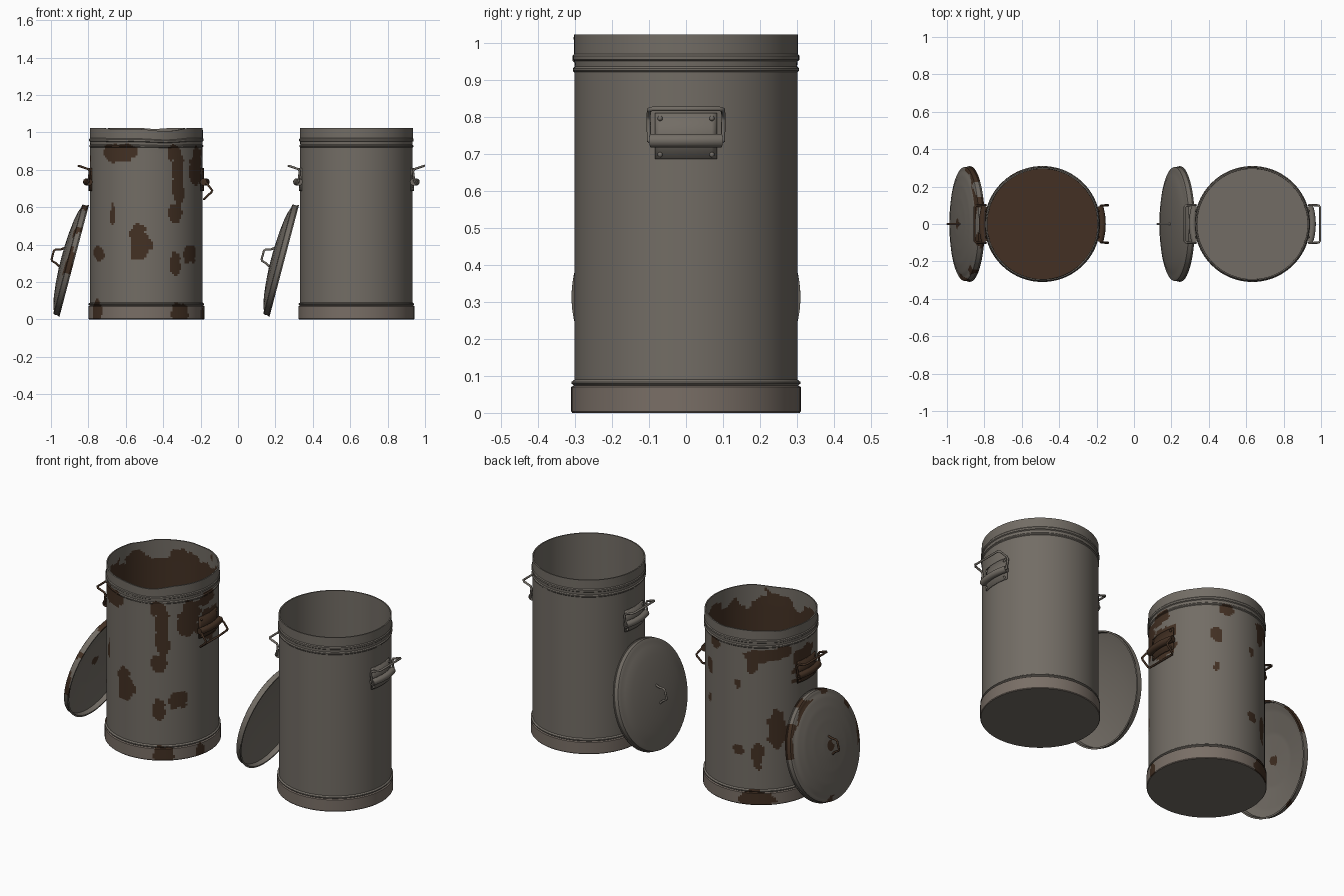
import bpy, bmesh, math
from mathutils import Matrix, Vector, noise

cube = bpy.data.objects.get("Cube")
if cube:
    bpy.data.objects.remove(cube, do_unlink=True)


def material(name, r, g, b):
    m = bpy.data.materials.new(name)
    m.use_nodes = True
    m.diffuse_color = (r, g, b, 1)
    m.node_tree.nodes["Principled BSDF"].inputs["Base Color"].default_value = (r, g, b, 1)
    return m


STEEL = material("grey_steel", .17, .152, .13)
BASE = material("warm_base_steel", .192, .158, .133)
RUST = material("brown_rust", .056, .03, .017)
MATS = [STEEL, BASE, RUST]


def finish(obj, angle=35):
    bpy.ops.object.select_all(action='DESELECT')
    obj.select_set(True)
    bpy.context.view_layer.objects.active = obj
    bpy.ops.object.shade_smooth_by_angle(angle=math.radians(angle))
    return obj


def mesh_object(name, bm, mats, matrix):
    me = bpy.data.meshes.new(name)
    bm.to_mesh(me)
    bm.free()
    for m in mats:
        me.materials.append(m)
    obj = bpy.data.objects.new(name, me)
    bpy.context.collection.objects.link(obj)
    obj.matrix_world = matrix
    return finish(obj)


def dense(profile, step):
    out = [profile[0]]
    for (r0, z0), (r1, z1) in zip(profile, profile[1:]):
        n = max(1, math.ceil(math.hypot(r1 - r0, z1 - z0) / step))
        out += [(r0 + (r1 - r0) * i / n, z0 + (z1 - z0) * i / n) for i in range(1, n + 1)]
    return out


def lathe(name, profile, segs, rule, matrix, bend=None):
    """Revolve a profile about z; rule(centre, inside) picks the colour."""
    bm = bmesh.new()
    rings = []
    for r, z in profile:
        rings.append([bm.verts.new((r * math.sin(t), -r * math.cos(t), z))
                      for t in (math.tau * i / segs for i in range(segs))])
    for a, b in zip(rings, rings[1:]):
        for i in range(segs):
            j = (i + 1) % segs
            bm.faces.new((a[i], a[j], b[j], b[i]))
    bmesh.ops.remove_doubles(bm, verts=bm.verts, dist=1e-5)
    bmesh.ops.recalc_face_normals(bm, faces=bm.faces)
    for f in bm.faces:
        c = f.calc_center_median()
        inside = f.normal.x * c.x + f.normal.y * c.y < -.001
        f.material_index = rule(c, inside)
    if bend:
        for v in bm.verts:
            bend(v)
    return mesh_object(name, bm, MATS, matrix)


def wire(name, points, radius, mat, matrix):
    cu = bpy.data.curves.new(name, 'CURVE')
    cu.dimensions = '3D'
    cu.bevel_depth = radius
    cu.bevel_resolution = 3
    cu.use_fill_caps = True
    sp = cu.splines.new('POLY')
    sp.points.add(len(points) - 1)
    for p, co in zip(sp.points, points):
        p.co = (*co, 1)
    cu.materials.append(mat)
    obj = bpy.data.objects.new(name, cu)
    bpy.context.collection.objects.link(obj)
    obj.matrix_world = matrix
    bpy.ops.object.select_all(action='DESELECT')
    obj.select_set(True)
    bpy.context.view_layer.objects.active = obj
    bpy.ops.object.convert(target='MESH')
    return finish(bpy.context.object, 50)


# Rust patches: angle from the front in degrees, height, half width, half height
PATCHES = [
    (-35, .89, .13, .045), (-18, .9, .08, .04), (28, .89, .04, .04), (36, .82, .04, .09),
    (60, .83, .09, .1), (35, .68, .035, .08), (33, .57, .045, .06), (90, .75, .1, .1),
    (85, .9, .08, .04), (-5, .41, .06, .1), (30, .3, .03, .07), (53, .36, .05, .06),
    (-37, .57, .018, .06), (-57, .35, .08, .04), (150, .56, .02, .03), (150, .75, .03, .05),
    (191, .7, .025, .03), (191, .31, .03, .03), (212, .28, .035, .08), (232, .43, .06, .1),
    (222, .88, .13, .04), (205, .83, .03, .05), (262, .8, .09, .1), (160, .9, .04, .03),
    (-60, .035, .05, .06), (37, .035, .05, .06), (75, .035, .03, .05), (211, .03, .1, .05)]


def clean_rule(c, inside):
    return 1 if c.z < .073 and not inside and c.xy.length > .305 else 0


def rusty_rule(c, inside):
    n = noise.noise(c * 11) + .4 * noise.noise(c * 30)
    if inside or (c.z > .015 and c.xy.length < .29):
        return 2 if c.z < .95 + .09 * n else 0
    if c.z < .002 or c.z > .94:
        return clean_rule(c, inside)
    angle = math.atan2(c.x, -c.y)
    for deg, z, w, h in PATCHES:
        d = (angle - math.radians(deg) + math.pi) % math.tau - math.pi
        if (d * .3 / w) ** 2 + ((c.z - z) / h) ** 2 < 1 + 1.1 * n:
            return 2
    return clean_rule(c, inside)


def rusty_lid_rule(c, inside):
    r = c.xy.length
    n = noise.noise(c * 9)
    if r < .03 + .02 * n and c.z > .06:
        return 2
    return 2 if r > .27 and n > .22 and not inside else 0


def dent(v):
    n = noise.noise(Vector((v.co.x * 5, v.co.y * 5, 3)))
    k = max(0, (v.co.z - .9) / .12)
    v.co.z -= .02 * k * max(0, n)
    s = 1 + .01 * k * n
    v.co.x *= s
    v.co.y *= s


BODY = [(0, 0), (.307, 0), (.31, .004), (.31, .07), (.303, .074), (.309, .079), (.309, .084),
        (.301, .09), (.301, .92), (.305, .924), (.305, .93), (.3, .935), (.301, .95),
        (.306, .954), (.306, .964), (.302, .969), (.302, 1.022), (.295, 1.022),
        (.294, .02), (0, .02)]
LID = [(0, .071), (.06, .07), (.14, .065), (.21, .057), (.262, .046), (.285, .037), (.297, .036),
       (.304, .032), (.304, .008), (.309, .006), (.309, 0), (.3, 0), (.298, .027),
       (.26, .038), (.14, .057), (0, .063)]

# Upright and dropped side grips, half of each (out, side, up)
GRIP_UP = [(.318, .09, .73), (.31, .1, .735), (.303, .101, .79), (.309, .101, .803),
           (.353, .1, .818), (.362, .09, .821)]
GRIP_DOWN = [(.318, .09, .73), (.325, .1, .725), (.352, .1, .69), (.348, .1, .68),
             (.313, .098, .648), (.308, .088, .643)]


def side_handle(prefix, matrix, half, mat):
    # Curved backing plate
    bm = bmesh.new()
    bmesh.ops.create_grid(bm, x_segments=12, y_segments=1, size=1)
    for v in bm.verts:
        t = .275 * v.co.x
        v.co = (.304 * math.cos(t), .304 * math.sin(t), .748 + .062 * v.co.y)
    plate = mesh_object(prefix + "_plate", bm, [mat], matrix)
    mod = plate.modifiers.new("thickness", 'SOLIDIFY')
    mod.thickness = .008
    mod.offset = 0
    # Rolled barrel that holds the grip
    arc = [.3 * (i / 6 - 1) for i in range(13)]
    wire(prefix + "_barrel", [(.32 * math.cos(t), .32 * math.sin(t), .735) for t in arc],
         .019, mat, matrix)
    # Wire grip, mirrored across its middle
    wire(prefix + "_grip", half + [(x, -y, z) for x, y, z in reversed(half)], .006, mat, matrix)
    # Rivets
    bm = bmesh.new()
    for y in (-.07, .07):
        for z in (.697, .795):
            place = Matrix.Translation((.301, y, z))
            bmesh.ops.create_uvsphere(bm, u_segments=10, v_segments=6, radius=.007, matrix=place)
    mesh_object(prefix + "_rivets", bm, [mat], matrix)


def bin_set(prefix, x, rusty):
    place = Matrix.Translation((x, 0, 0))
    mat = RUST if rusty else STEEL
    if rusty:
        lathe(prefix + "_body", dense(BODY, .011), 160, rusty_rule, place, dent)
    else:
        lathe(prefix + "_body", BODY, 96, clean_rule, place)

    # Side handles; the worn bin has one hanging down
    for side, turn in (("left", 0), ("right", math.pi)):
        half = GRIP_DOWN if rusty and side == "left" else GRIP_UP
        side_handle(f"{prefix}_{side}_handle", place @ Matrix.Rotation(turn, 4, 'Z'), half, mat)

    # Lid leaning against the bin
    lean = place @ Matrix.Translation((-.386, 0, .312)) @ Matrix.Rotation(math.radians(-75.2), 4, 'Y')
    if rusty:
        lathe(prefix + "_lid", dense(LID, .012), 128, rusty_lid_rule, lean)
    else:
        lathe(prefix + "_lid", LID, 96, lambda c, inside: 0, lean)
    loop = [(-.05, .066), (-.036, .09), (-.03, .114), (-.022, .119), (.024, .119),
            (.034, .112), (.042, .085), (.055, .066)]
    wire(prefix + "_lid_handle", [(a, 0, h) for a, h in loop], .006, mat, lean)


bin_set("rusty_bin", -.49, True)
bin_set("clean_bin", .633, False)
